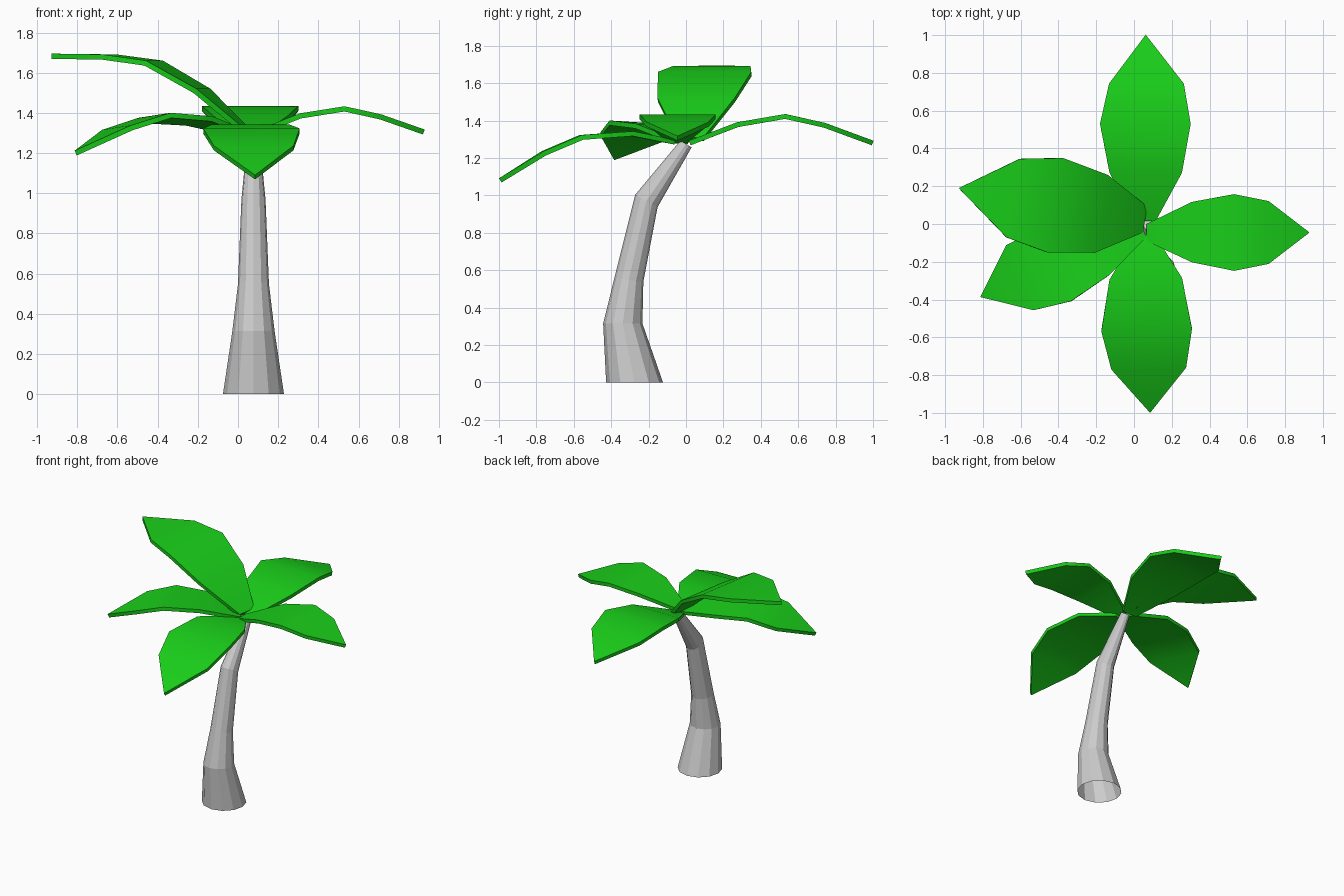
import bpy, bmesh
from math import cos, sin, tau
from mathutils import Vector

if "Cube" in bpy.data.objects:
    bpy.data.objects.remove(bpy.data.objects["Cube"])

leaf_mat = bpy.data.materials.new("leaf_green")
leaf_mat.diffuse_color = (0.01, 0.62, 0.01, 1)
leaf_mat.use_nodes = True
leaf_mat.node_tree.nodes["Principled BSDF"].inputs["Base Color"].default_value = leaf_mat.diffuse_color


def make_object(name, bm):
    mesh = bpy.data.meshes.new(name)
    bm.to_mesh(mesh)
    bm.free()
    obj = bpy.data.objects.new(name, mesh)
    bpy.context.collection.objects.link(obj)
    return obj


# Trunk: tapered rings along a bent spine, open at the bottom
def make_trunk():
    # centre y, centre z, radius, tilt slope of ring
    rings = [(-0.275, 0.0, 0.152, 0), (-0.338, 0.315, 0.105, 0),
             (-0.305, 0.55, 0.077, -0.15), (-0.212, 0.97, 0.06, -0.55),
             (0.0, 1.275, 0.03, -0.6)]
    n = 12
    bm = bmesh.new()
    loops = []
    for y, z, r, tilt in rings:
        loops.append([bm.verts.new((0.077 + r * cos(tau * i / n),
                                    y + r * sin(tau * i / n),
                                    z + tilt * r * sin(tau * i / n)))
                      for i in range(n)])
    for a, b in zip(loops, loops[1:]):
        for i in range(n):
            j = (i + 1) % n
            bm.faces.new((a[i], a[j], b[j], b[i]))
    bm.faces.new(loops[-1])
    return make_object("trunk", bm)


# Leaf: pointed strip of cross-sections with thickness
def make_leaf(name, stations, tip, tilt=0.0):
    bm = bmesh.new()
    heading = Vector(tip) - Vector(stations[0][:3])
    side = Vector((-heading.y, heading.x, 0)).normalized()
    side.z = tilt
    pairs = []
    for x, y, z, half in stations:
        c = Vector((x, y, z))
        pairs.append((bm.verts.new(c + side * half), bm.verts.new(c - side * half)))
    for (l0, r0), (l1, r1) in zip(pairs, pairs[1:]):
        bm.faces.new((l0, r0, r1, l1))
    bm.faces.new((*pairs[-1], bm.verts.new(tip)))
    obj = make_object(name, bm)
    obj.data.materials.append(leaf_mat)
    mod = obj.modifiers.new("thickness", 'SOLIDIFY')
    mod.thickness = 0.026
    mod.offset = 0
    bpy.context.view_layer.objects.active = obj
    obj.select_set(True)
    bpy.ops.object.modifier_apply(modifier=mod.name)
    bpy.ops.object.shade_smooth_by_angle(angle=0.7)
    obj.select_set(False)
    return obj


make_trunk()

# Crown of five leaves: (x, y, z, half width) stations and tip
make_leaf("leaf_right", [(0.07, -0.045, 1.29, 0.045), (0.31, -0.043, 1.385, 0.16),
                         (0.53, -0.045, 1.42, 0.203), (0.71, -0.045, 1.38, 0.166)],
          (0.925, -0.045, 1.305))
make_leaf("leaf_back", [(0.06, 0.02, 1.28, 0.055), (0.062, 0.275, 1.378, 0.192),
                        (0.06, 0.53, 1.422, 0.24), (0.066, 0.74, 1.375, 0.198)],
          (0.062, 0.998, 1.28))
make_leaf("leaf_front", [(0.06, -0.06, 1.285, 0.05), (0.062, -0.29, 1.33, 0.192),
                         (0.067, -0.56, 1.31, 0.24), (0.078, -0.76, 1.225, 0.198)],
          (0.085, -0.993, 1.08))
make_leaf("leaf_left_upper", [(0.05, 0.025, 1.3, 0.07), (-0.18, 0.055, 1.51, 0.209),
                              (-0.42, 0.10, 1.648, 0.253), (-0.64, 0.137, 1.678, 0.211)],
          (-0.928, 0.19, 1.682))
make_leaf("leaf_left_lower", [(0.045, -0.03, 1.29, 0.045), (-0.194, -0.112, 1.36, 0.17),
                              (-0.414, -0.215, 1.375, 0.21), (-0.6, -0.283, 1.315, 0.187)],
          (-0.808, -0.385, 1.2), tilt=0.06)
